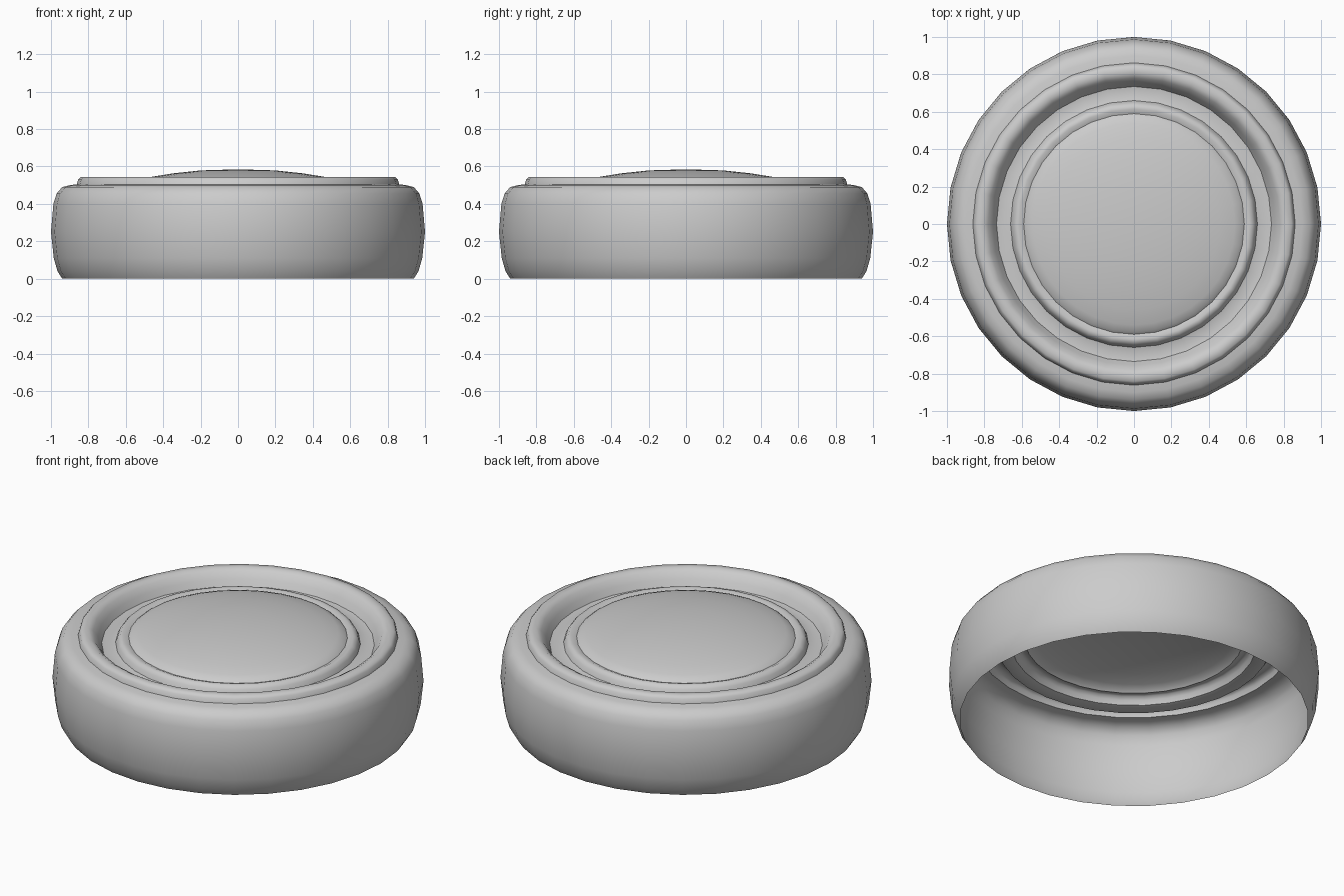
import bpy, bmesh, math

cube = bpy.data.objects.get("Cube")
if cube:
    bpy.data.objects.remove(cube)

SIDES = 32

grey = bpy.data.materials.new("light_grey")
grey.use_nodes = True
colour = (0.6, 0.6, 0.6, 1)
grey.diffuse_color = colour
grey.node_tree.nodes["Principled BSDF"].inputs["Base Color"].default_value = colour


def lathe(name, profile):
    """Turn a (radius, height) profile around z into a smooth open shell."""
    bm = bmesh.new()
    verts = [bm.verts.new((0, -r, z)) for r, z in profile]
    edges = [bm.edges.new(pair) for pair in zip(verts, verts[1:])]
    bmesh.ops.spin(bm, geom=verts + edges, cent=(0, 0, 0), axis=(0, 0, 1),
                   angle=math.tau, steps=SIDES, use_merge=True)
    bmesh.ops.remove_doubles(bm, verts=bm.verts, dist=0.0005)
    bmesh.ops.recalc_face_normals(bm, faces=bm.faces)
    # Open shells must face upward and outward
    if sum(f.normal.z * f.calc_area() for f in bm.faces) < 0:
        bmesh.ops.reverse_faces(bm, faces=bm.faces)
    mesh = bpy.data.meshes.new(name)
    bm.to_mesh(mesh)
    bm.free()
    mesh.materials.append(grey)
    obj = bpy.data.objects.new(name, mesh)
    bpy.context.collection.objects.link(obj)
    bpy.ops.object.select_all(action="DESELECT")
    obj.select_set(True)
    bpy.context.view_layer.objects.active = obj
    bpy.ops.object.shade_smooth_by_angle(angle=math.radians(50))
    return obj


# Tyre-like outer wall, stepped rim and sloping inner wall
lathe("outer_wall", [
    (0.94, 0), (0.965, 0.04), (0.985, 0.11), (1, 0.25), (0.987, 0.4),
    (0.97, 0.455), (0.94, 0.49), (0.9, 0.5), (0.862, 0.505),
    (0.855, 0.53), (0.842, 0.543), (0.805, 0.545), (0.78, 0.53),
    (0.755, 0.495), (0.735, 0.46)])

# Recessed floor and the raised bead around the cap
lathe("recessed_ring", [
    (0.735, 0.46), (0.7, 0.455), (0.66, 0.465), (0.65, 0.49),
    (0.635, 0.507), (0.615, 0.51), (0.59, 0.5)])

# Domed centre cap
lathe("centre_cap", [
    (0.59, 0.5), (0.575, 0.513), (0.54, 0.526), (0.46, 0.545),
    (0.35, 0.563), (0.2, 0.579), (0, 0.585)])
